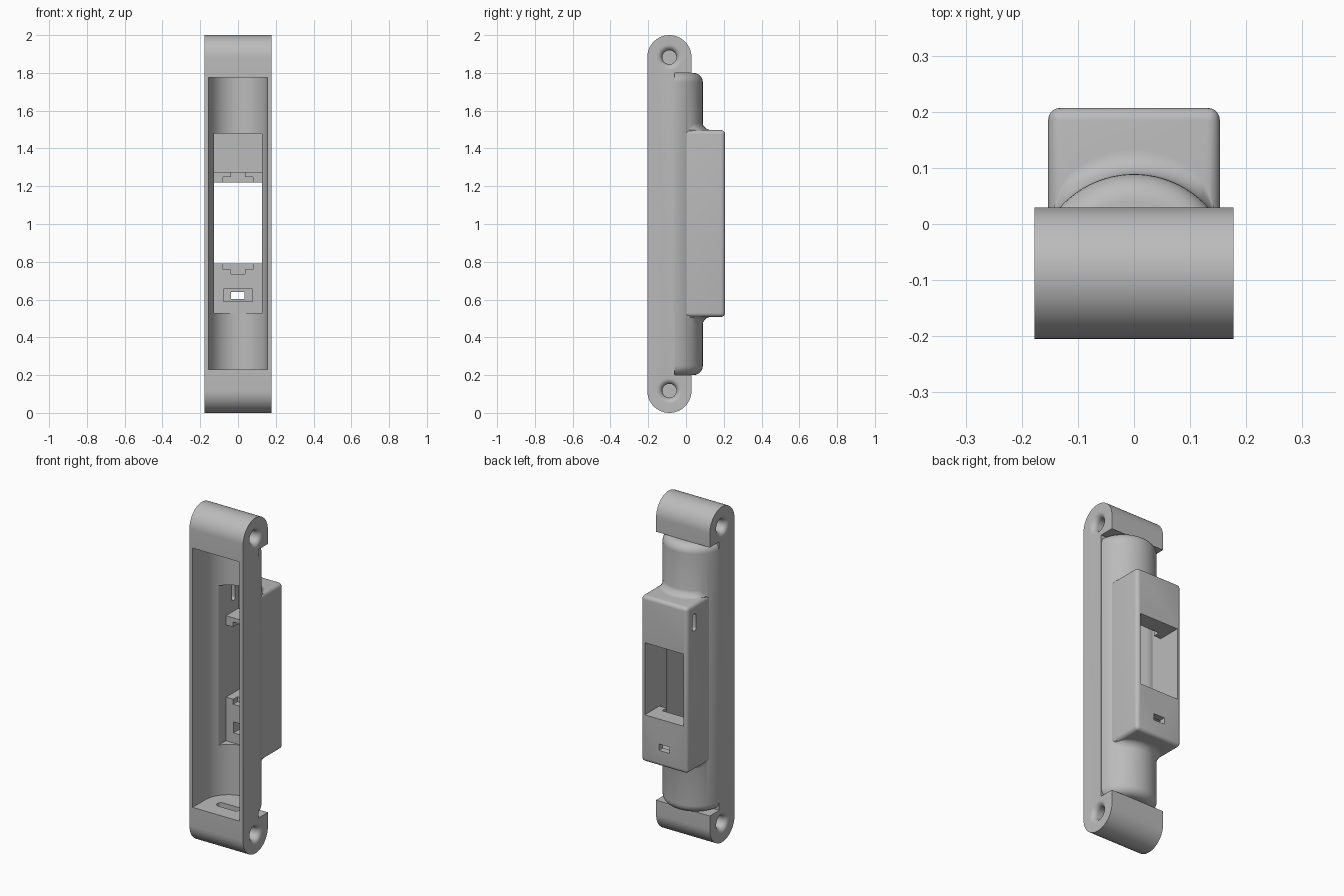
import bpy, bmesh
from math import sin, cos, pi, sqrt, radians

cube = bpy.data.objects.get("Cube")
if cube:
    bpy.data.objects.remove(cube, do_unlink=True)

grey = bpy.data.materials.new("plain_grey")
grey.use_nodes = True
grey.diffuse_color = (0.5, 0.5, 0.5, 1)
grey.node_tree.nodes["Principled BSDF"].inputs["Base Color"].default_value = (0.5, 0.5, 0.5, 1)

AXIS_Y = -0.088   # axis of the tubular middle
TUBE_R = 0.177
END_R = 0.117


def finish(name, bm):
    bmesh.ops.recalc_face_normals(bm, faces=bm.faces)
    mesh = bpy.data.meshes.new(name)
    bm.to_mesh(mesh)
    bm.free()
    mesh.materials.append(grey)
    obj = bpy.data.objects.new(name, mesh)
    bpy.context.collection.objects.link(obj)
    return obj


def loft(name, rings):
    """Closed solid through rings of equal point count."""
    bm = bmesh.new()
    loops = [[bm.verts.new(p) for p in ring] for ring in rings]
    n = len(loops[0])
    for a, b in zip(loops, loops[1:]):
        for i in range(n):
            j = (i + 1) % n
            bm.faces.new((a[i], a[j], b[j], b[i]))
    bm.faces.new(loops[0])
    bm.faces.new(loops[-1])
    return finish(name, bm)


def box(name, x, y, z, bevel=0):
    bm = bmesh.new()
    bmesh.ops.create_cube(bm, size=1)
    for v in bm.verts:
        for k, (lo, hi) in enumerate((x, y, z)):
            v.co[k] = hi if v.co[k] > 0 else lo
    if bevel:
        bmesh.ops.bevel(bm, geom=bm.edges[:], offset=bevel, segments=5,
                        profile=0.5, affect='EDGES')
    return finish(name, bm)


def arc(cu, cv, r, start, end, steps):
    return [(cu + r * cos(start + (end - start) * i / steps),
             cv + r * sin(start + (end - start) * i / steps)) for i in range(steps + 1)]


def stadium(cu, cv, half, r, steps=24):
    """Outline stretched along the second coordinate."""
    return (arc(cu, cv + half, r, 0, pi, steps)
            + arc(cu, cv - half, r, pi, 2 * pi, steps))


def combine(target, tool, operation):
    mod = target.modifiers.new(operation.lower(), 'BOOLEAN')
    mod.operation, mod.object, mod.solver = operation, tool, 'EXACT'
    bpy.ops.object.select_all(action='DESELECT')
    bpy.context.view_layer.objects.active = target
    target.select_set(True)
    bpy.ops.object.modifier_apply(modifier=mod.name)
    bpy.data.objects.remove(tool, do_unlink=True)


def cut(tool):
    combine(housing, tool, 'DIFFERENCE')


def join(tool):
    combine(housing, tool, 'UNION')


# Main bar with round ends
side = stadium(AXIS_Y, 1, 1 - END_R, END_R)
housing = loft("housing", [[(x, y, z) for y, z in side] for x in (-TUBE_R, TUBE_R)])
cut(box("back_relief", (-0.3, 0.3), (-0.06, 0.3), (0.2, 1.8)))

# Tubular back with rounded ends
def tube_ring(r, z):
    pts = arc(0, AXIS_Y, r, radians(9), radians(171), 48)
    pts = [(pts[-1][0], AXIS_Y)] + pts[::-1] + [(pts[0][0], AXIS_Y)]
    return [(x, y, z) for x, y in pts]


ROUND = 0.05
quarter = arc(0, 0, ROUND, 0, pi / 2, 8)
low = [(TUBE_R - ROUND + u, 0.2 + ROUND - v) for u, v in reversed(quarter)]
stations = low + [(r, 2 - z) for r, z in reversed(low)]
join(loft("tube_back", [tube_ring(r, z) for r, z in stations]))

# Rear box with soft edges
BOX_LOW, BOX_HIGH = 0.508, 1.497
join(box("rear_box", (-0.153, 0.153), (-0.06, 0.207), (BOX_LOW, BOX_HIGH), 0.022))

# Concave blends between the box ends and the tube
for base, d in ((BOX_HIGH, 1), (BOX_LOW, -1)):
    rings = []
    for i in range(29):
        x = -0.145 + 0.29 * i / 28
        r = 0.045 * min(1, (0.152 - abs(x)) / 0.03)
        y0 = AXIS_Y + sqrt(TUBE_R ** 2 - x * x) - 0.001
        pts = arc(r, y0 + r, r, -pi / 2, -pi, 8)
        pts = [(r, y0 - 0.02)] + pts + [(-0.03, y0 + r), (-0.03, y0 - 0.02)]
        rings.append([(x, y, base + d * u) for u, y in pts])
    join(loft("blend", rings))

# Long front cavity with a round back
hollow = [(0.155, -0.3)] + arc(0, AXIS_Y, 0.155, 0, pi, 48) + [(-0.155, -0.3)]
cut(loft("cavity", [[(x, y, z) for x, y in hollow] for z in (0.23, 1.775)]))

# Box interior: shallow seat, deep upper pocket, window
cut(box("seat", (-0.128, 0.128), (-0.1, 0.069), (0.53, 1.48)))
cut(box("pocket", (-0.1275, 0.1275), (0, 0.185), (1.275, 1.4795)))
cut(box("window", (-0.127, 0.127), (0, 0.3), (0.79, 1.22)))

# Stepped notches beside the window
for edge, d in ((1.22, 1), (0.79, -1)):
    for half, depth in ((0.08, 0.03), (0.036, 0.056)):
        ends = sorted((edge - d * 0.02, edge + d * depth))
        cut(box("notch", (-half, half), (0, 0.11), ends))

# Small port with an inner recess
cut(box("port_recess", (-0.078, 0.076), (0, 0.17), (0.59, 0.655)))
cut(box("port", (-0.036, 0.034), (0.1, 0.3), (0.603, 0.641)))

# Upright slot through one side of the box
slot = stadium(0.14, 1.39, 0.035, 0.016, 12)
cut(loft("side_slot", [[(x, y, z) for y, z in slot] for x in (-0.2, -0.1)]))

# Flared side bores and oblong floor slots at both ends
FLARE, BORE = 0.03, 0.037
curve = [(TUBE_R - FLARE + FLARE * sin(t * pi / 16),
          BORE + FLARE - FLARE * cos(t * pi / 16)) for t in range(9)]
flare = [(0.03, BORE)] + curve + [(0.2, BORE + FLARE)]
oblong = stadium(AXIS_Y, 0, 0.05, 0.024, 12)
for z in (END_R, 2 - END_R):
    for s in (-1, 1):
        cut(loft("bore", [[(s * x, AXIS_Y + r * cos(a * pi / 16), z + r * sin(a * pi / 16))
                           for a in range(32)] for x, r in flare]))
for z0, z1 in ((0.165, 0.25), (1.75, 1.835)):
    cut(loft("floor_slot", [[(x, y, z) for y, x in oblong] for z in (z0, z1)]))

# Smooth curves, sharp edges
bpy.ops.object.select_all(action='DESELECT')
housing.select_set(True)
bpy.context.view_layer.objects.active = housing
bpy.ops.object.shade_smooth_by_angle(angle=radians(30))
